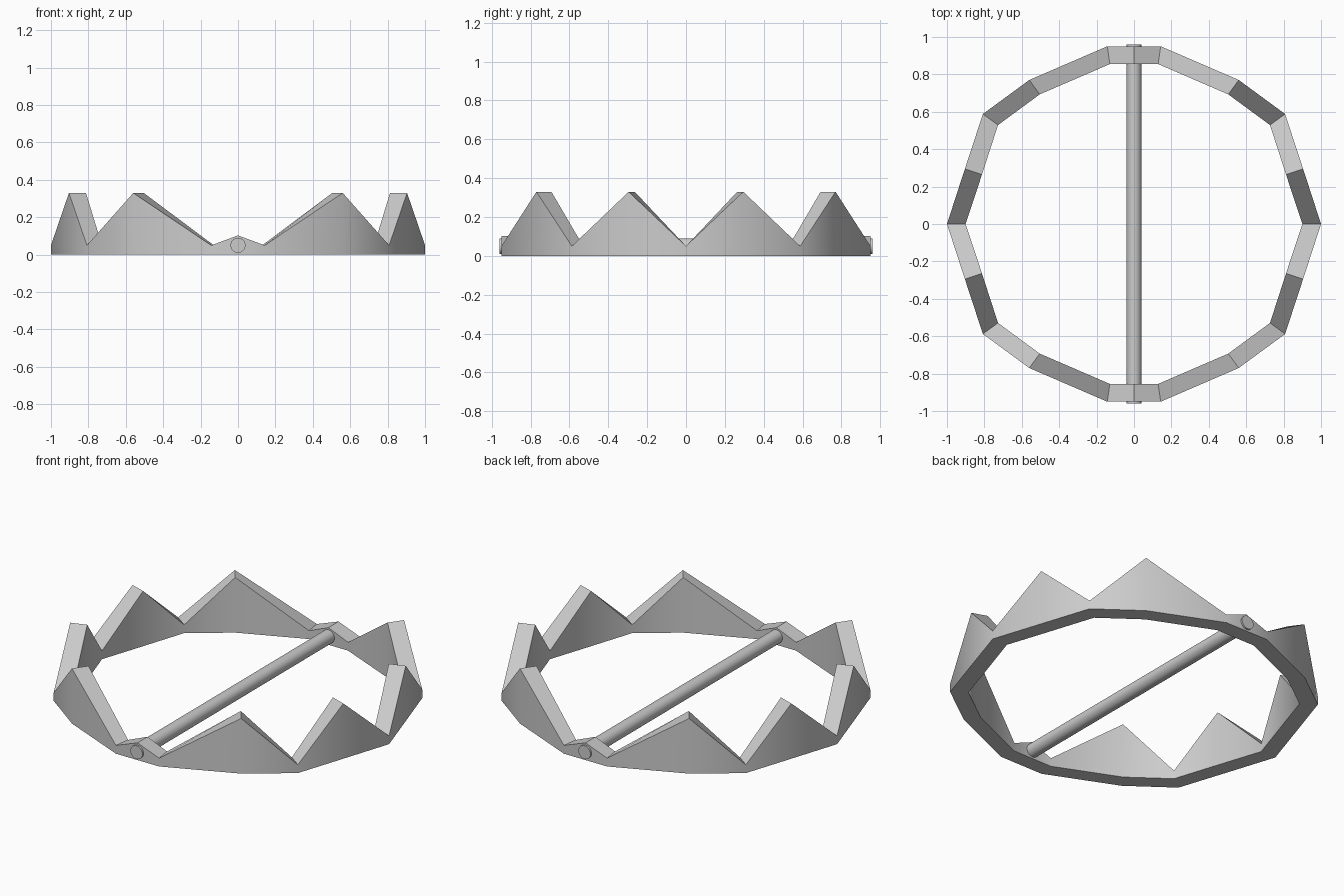
import bpy, bmesh, math

if "Cube" in bpy.data.objects:
    bpy.data.objects.remove(bpy.data.objects["Cube"])

# quarter of the toothed ring: outer x, y, inner x, y, top z
quarter = [
    (1.0, 0.0, 0.90, 0.0, 0.05),
    (0.904, 0.295, 0.813, 0.264, 0.33),
    (0.808, 0.588, 0.727, 0.529, 0.05),
    (0.56, 0.77, 0.504, 0.693, 0.33),
    (0.143, 0.95, 0.129, 0.855, 0.05),
    (0.0, 0.95, 0.0, 0.855, 0.103),
]


def flip(points, sx, sy):
    return [(a * sx, b * sy, c * sx, d * sy, z) for a, b, c, d, z in points]


half = quarter + flip(quarter[-2::-1], -1, 1)
loop = half + flip(half[-2:0:-1], 1, -1)

# toothed ring: a four-cornered section at each station, bridged around
bm = bmesh.new()
rings = []
for ox, oy, ix, iy, z in loop:
    rings.append([bm.verts.new(p) for p in
                  ((ox, oy, 0), (ox, oy, z), (ix, iy, z), (ix, iy, 0))])
for i, a in enumerate(rings):
    b = rings[(i + 1) % len(rings)]
    for k in range(4):
        n = (k + 1) % 4
        bm.faces.new((a[k], b[k], b[n], a[n]))
bmesh.ops.recalc_face_normals(bm, faces=bm.faces)
mesh = bpy.data.meshes.new("toothed_ring")
bm.to_mesh(mesh)
bm.free()
ring = bpy.data.objects.new("toothed_ring", mesh)
bpy.context.collection.objects.link(ring)
bpy.ops.object.select_all(action='DESELECT')
ring.select_set(True)
bpy.context.view_layer.objects.active = ring
bpy.ops.object.shade_smooth_by_angle(angle=math.radians(40))

# cross bar running front to back through the ring
bpy.ops.mesh.primitive_cylinder_add(vertices=32, radius=0.04, depth=1.92,
                                    location=(0, 0, 0.05),
                                    rotation=(math.pi / 2, 0, 0))
bar = bpy.context.object
bar.name = "cross_bar"
bpy.ops.object.shade_smooth_by_angle(angle=math.radians(40))
